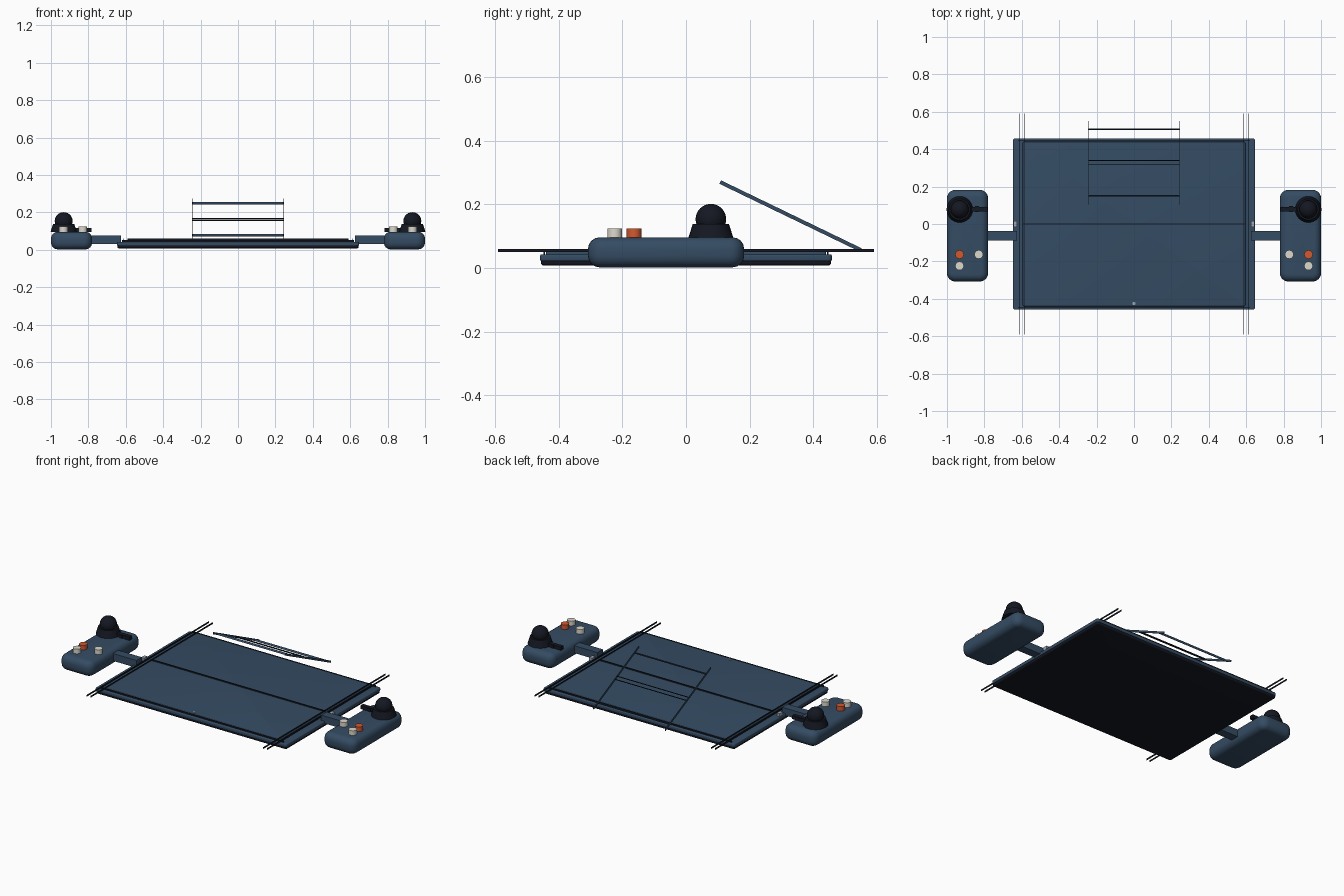
import bpy, bmesh, math
from mathutils import Vector, Matrix

if "Cube" in bpy.data.objects:
    bpy.data.objects.remove(bpy.data.objects["Cube"])


def material(name, rgb):
    m = bpy.data.materials.new(name)
    m.diffuse_color = (*rgb, 1)
    m.use_nodes = True
    m.node_tree.nodes["Principled BSDF"].inputs["Base Color"].default_value = m.diffuse_color
    return m


NAVY = material("navy", (0.035, 0.072, 0.125))
BLACK = material("black", (0.007, 0.009, 0.016))
ORANGE = material("orange", (0.65, 0.1, 0.03))
CREAM = material("cream", (0.72, 0.69, 0.62))
STEEL = material("steel", (0.35, 0.4, 0.47))


def finish(bm, name, mat, matrix=Matrix()):
    me = bpy.data.meshes.new(name)
    bm.transform(matrix)
    bm.to_mesh(me)
    bm.free()
    ob = bpy.data.objects.new(name, me)
    bpy.context.collection.objects.link(ob)
    me.materials.append(mat)
    bpy.ops.object.select_all(action='DESELECT')
    bpy.context.view_layer.objects.active = ob
    ob.select_set(True)
    bpy.ops.object.shade_smooth_by_angle(angle=math.radians(40))
    return ob


def box(name, center, size, mat, corner=0, edge=0, tilt=0):
    bm = bmesh.new()
    bmesh.ops.create_cube(bm, size=1)
    bmesh.ops.scale(bm, vec=size, verts=bm.verts)
    if corner:
        up = [e for e in bm.edges
              if abs((e.verts[0].co - e.verts[1].co).z) > size[2] * 0.9]
        bmesh.ops.bevel(bm, geom=up, offset=corner, segments=6, profile=0.5, affect='EDGES')
    if edge:
        rim = [e for e in bm.edges if abs((e.verts[0].co - e.verts[1].co).z) < 1e-5]
        bmesh.ops.bevel(bm, geom=rim, offset=edge, segments=4, profile=0.5, affect='EDGES')
    return finish(bm, name, mat, Matrix.Translation(center) @ Matrix.Rotation(tilt, 4, 'X'))


def cone(name, center, r1, r2, depth, mat):
    bm = bmesh.new()
    bmesh.ops.create_cone(bm, cap_ends=True, segments=32, radius1=r1, radius2=r2, depth=depth)
    return finish(bm, name, mat, Matrix.Translation(center))


def ball(name, center, r, mat):
    bm = bmesh.new()
    bmesh.ops.create_uvsphere(bm, u_segments=32, v_segments=16, radius=r)
    return finish(bm, name, mat, Matrix.Translation(center))


# Tablet: dark back, navy body, raised screen
box("back_shell", (0, 0, 0.019), (1.29, 0.91, 0.022), BLACK, 0.012, 0.008)
box("body", (0, 0, 0.032), (1.296, 0.916, 0.022), NAVY, 0.012, 0.006)
box("screen", (0, 0, 0.045), (1.19, 0.88, 0.014), NAVY, 0.008, 0.003)
cone("camera_lens", (0, -0.425, 0.052), 0.008, 0.008, 0.006, STEEL)

# Bezel trim strips
box("center_trim", (0, 0, 0.055), (1.18, 0.003, 0.01), BLACK)
for y in (-0.445, 0.445):
    box("long_trim", (0, y, 0.046), (1.24, 0.004, 0.012), BLACK)
for s in (-1, 1):
    for x in (0.585, 0.61):
        box("side_trim", (s * x, 0, 0.055), (0.002, 1.18, 0.01), BLACK)

# Tilted kickstand frame
slope = -math.atan2(0.215, 0.445)
mid = Vector((0, 0.328, 0.163))
along = Vector((0, math.cos(slope), math.sin(slope)))
for s in (-1, 1):
    box("stand_side", mid + Vector((s * 0.243, 0, 0)), (0.003, 0.49, 0.012), NAVY, tilt=slope)
    box("stand_bar", mid + along * s * 0.197, (0.49, 0.003, 0.012), NAVY, tilt=slope)
    box("stand_inner_bar", mid + along * s * 0.012, (0.49, 0.002, 0.006), BLACK, tilt=slope)

# Controllers on both sides
for s in (-1, 1):
    box("controller_grip", (s * 0.89, -0.0625, 0.049), (0.22, 0.49, 0.094), NAVY, 0.045, 0.036)
    box("connector_arm", (s * 0.71, -0.063, 0.053), (0.17, 0.052, 0.045), NAVY)
    box("rail_tab", (s * 0.635, 0, 0.05), (0.02, 0.03, 0.022), STEEL)
    cone("stick_base", (s * 0.932, 0.078, 0.117), 0.07, 0.057, 0.042, BLACK)
    ball("stick_ball", (s * 0.932, 0.078, 0.153), 0.048, BLACK)
    box("pad_bar", (s * 0.825, 0.08, 0.106), (0.085, 0.024, 0.022), BLACK)
    box("pad_cross_bar", (s * 0.84, 0.08, 0.104), (0.022, 0.03, 0.02), BLACK)
    for x, y, m in ((0.83, -0.163, CREAM), (0.933, -0.163, ORANGE), (0.933, -0.224, CREAM)):
        cone("button", (s * x, y, 0.108), 0.023, 0.023, 0.032, m)
